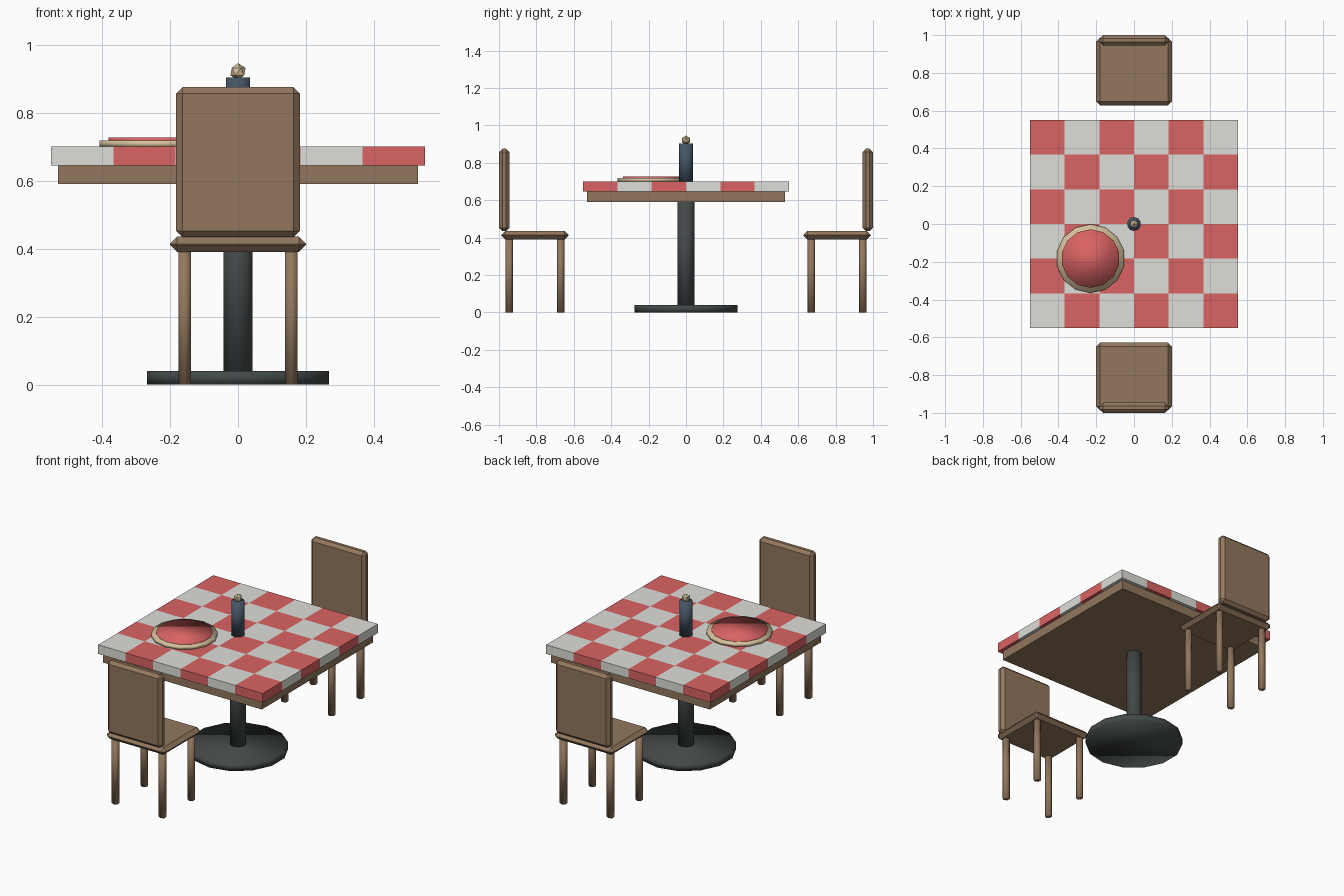
import bpy, bmesh, math
from mathutils import Vector

if "Cube" in bpy.data.objects:
    bpy.data.objects.remove(bpy.data.objects["Cube"])


def material(name, rgb):
    m = bpy.data.materials.new(name)
    m.diffuse_color = (*rgb, 1)
    m.use_nodes = True
    m.node_tree.nodes["Principled BSDF"].inputs["Base Color"].default_value = m.diffuse_color
    return m


WOOD = material("brown wood", (0.29, 0.185, 0.11))
RED = material("checked red", (0.70, 0.125, 0.125))
WHITE = material("off white", (0.73, 0.73, 0.69))
TAN = material("light tan", (0.68, 0.54, 0.34))
IRON = material("dark iron", (0.055, 0.066, 0.066))
BLUE = material("slate blue", (0.06, 0.09, 0.13))


def finish(name, bm, mats, smooth=False):
    me = bpy.data.meshes.new(name)
    bm.to_mesh(me)
    bm.free()
    for m in mats:
        me.materials.append(m)
    for p in me.polygons:
        p.use_smooth = smooth
    ob = bpy.data.objects.new(name, me)
    bpy.context.collection.objects.link(ob)
    return ob


def box(name, lo, hi, mat, bevel=0.0):
    lo, hi = Vector(lo), Vector(hi)
    bm = bmesh.new()
    bmesh.ops.create_cube(bm, size=1)
    for v in bm.verts:
        v.co = Vector(a * b for a, b in zip(v.co, hi - lo)) + (lo + hi) / 2
    if bevel:
        bmesh.ops.bevel(bm, geom=bm.edges[:], offset=bevel, segments=1,
                        affect='EDGES')
    return finish(name, bm, [mat])


def disc(name, x, y, z0, z1, r, sides, mat, smooth=True):
    # Upright prism with its first corner towards +y
    bm = bmesh.new()
    ring = [bm.verts.new((x + r * math.sin(math.tau * i / sides),
                          y + r * math.cos(math.tau * i / sides), z0))
            for i in range(sides)]
    face = bm.faces.new(ring)
    top = bmesh.ops.extrude_face_region(bm, geom=[face], use_keep_orig=True)["geom"]
    for v in top:
        if isinstance(v, bmesh.types.BMVert):
            v.co.z = z1
    bmesh.ops.recalc_face_normals(bm, faces=bm.faces[:])
    return finish(name, bm, [mat], smooth)


# Table: foot, column and wooden top
disc("table_foot", 0, 0, 0, 0.04, 0.275, 14, IRON)
disc("table_column", 0, 0, 0.03, 0.60, 0.045, 10, IRON)
box("table_top", (-0.53, -0.53, 0.59), (0.53, 0.53, 0.645), WOOD)

# Checked cloth: slab cut into 6 x 6 squares, coloured by cell parity
H, N = 0.55, 6
cell = 2 * H / N
bm = bmesh.new()
bmesh.ops.create_cube(bm, size=1)
for v in bm.verts:
    v.co = (v.co.x * 2 * H, v.co.y * 2 * H, 0.6725 + v.co.z * 0.055)
for axis in ((1, 0, 0), (0, 1, 0)):
    for k in range(1, N):
        bmesh.ops.bisect_plane(bm, geom=bm.verts[:] + bm.edges[:] + bm.faces[:],
                               plane_co=Vector(axis) * (-H + k * cell), plane_no=axis)
for f in bm.faces:
    c = f.calc_center_median()
    i, j = (min(N - 1, int((t + H) / cell)) for t in (c.x, c.y))
    f.material_index = (i + j) % 2
finish("checked_cloth", bm, [WHITE, RED])

# Pizza
disc("pizza_crust", -0.23, -0.183, 0.70, 0.718, 0.182, 14, TAN)
disc("pizza_topping", -0.23, -0.183, 0.71, 0.727, 0.155, 14, RED)

# Pepper mill with a faceted knob
disc("mill_body", 0, 0, 0.70, 0.903, 0.037, 10, BLUE)
bm = bmesh.new()
bmesh.ops.create_icosphere(bm, subdivisions=1, radius=0.025)
for v in bm.verts:
    v.co.z += 0.921
finish("mill_knob", bm, [TAN])

# Two chairs facing the table
for side, s in (("front", 1), ("back", -1)):
    def span(a, b):
        return sorted((a * s, b * s))
    y0, y1 = span(-0.988, -0.628)
    box(side + "_chair_seat", (-0.2, y0, 0.39), (0.2, y1, 0.435), WOOD, 0.021)
    y0, y1 = span(-1.0, -0.945)
    box(side + "_chair_backrest", (-0.182, y0, 0.434), (0.182, y1, 0.875), WOOD, 0.018)
    for n, y in (("outer", -0.945), ("inner", -0.67)):
        for d, x in (("left", -0.157), ("right", 0.157)):
            disc(f"{side}_chair_{n}_{d}_leg", x, y * s, 0, 0.40, 0.021, 6, WOOD)
